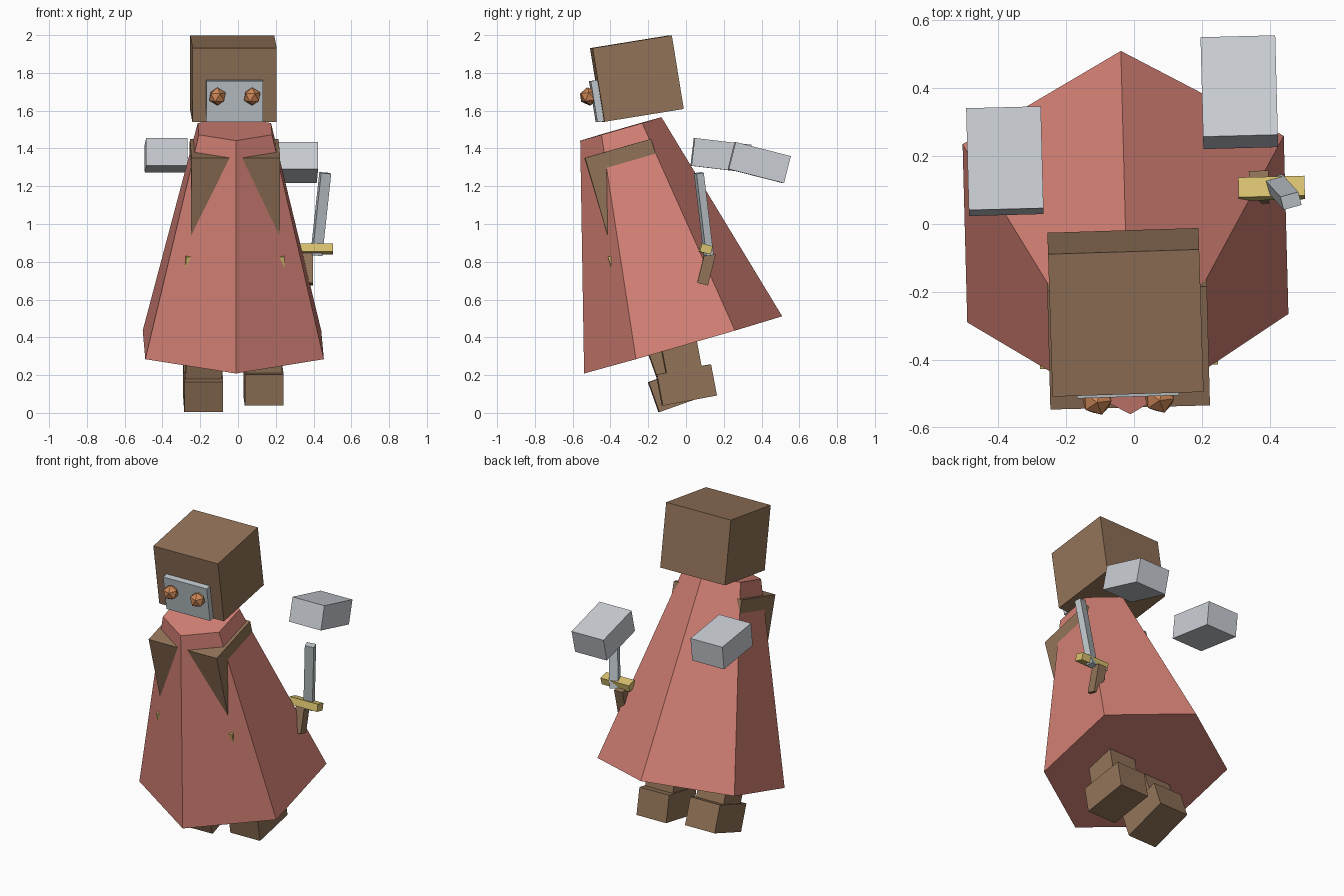
import bpy, bmesh
from math import radians, pi
from mathutils import Matrix, Vector

cube = bpy.data.objects.get("Cube")
if cube:
    bpy.data.objects.remove(cube, do_unlink=True)


def material(name, rgb):
    def linear(v):
        v /= 255
        return v / 12.92 if v <= 0.04045 else ((v + 0.055) / 1.055) ** 2.4
    color = (*[linear(v) for v in rgb], 1)
    mat = bpy.data.materials.new(name)
    mat.use_nodes = True
    mat.diffuse_color = color
    mat.node_tree.nodes["Principled BSDF"].inputs["Base Color"].default_value = color
    return mat


brown = material("brown leather", (146, 115, 88))
red = material("red cloth", (212, 129, 117))
light_metal = material("light metal", (203, 207, 213))
steel = material("steel", (190, 198, 202))
gold = material("gold", (218, 194, 112))
copper = material("copper", (206, 136, 88))


def finish(name, bm, matrix, mat):
    mesh = bpy.data.meshes.new(name)
    bmesh.ops.transform(bm, matrix=matrix, verts=bm.verts)
    bmesh.ops.recalc_face_normals(bm, faces=bm.faces)
    bm.to_mesh(mesh)
    bm.free()
    mesh.materials.append(mat)
    obj = bpy.data.objects.new(name, mesh)
    bpy.context.collection.objects.link(obj)
    return obj


def frame(origin, lean, yaw=1.5, roll=0):
    """Local frame: lean tips the top towards the front."""
    return (Matrix.Translation(origin) @ Matrix.Rotation(radians(yaw), 4, 'Z')
            @ Matrix.Rotation(radians(lean), 4, 'X') @ Matrix.Rotation(radians(roll), 4, 'Y'))


def box(name, base, center, size, mat):
    bm = bmesh.new()
    bmesh.ops.create_cube(bm, size=1)
    return finish(name, bm, base @ Matrix.Translation(center) @ Matrix.Diagonal((*size, 1)), mat)


# Six-sided cloak, leaning forward, with the torso corners showing through it
body = frame((-0.025, -0.015, 0.36), 16.1)
height = 1.19
bm = bmesh.new()
bmesh.ops.create_cone(bm, cap_ends=True, segments=6, radius1=0.546, radius2=0.224, depth=height,
                      matrix=Matrix.Translation((0, 0, height / 2)))
# Turn the hexagon so that one corner points to the front
front = min(bm.verts, key=lambda v: v.co.y).co
on_axis = abs(front.x) < 0.01
finish("cloak", bm, body @ Matrix.Rotation(0 if on_axis else pi / 6, 4, 'Z'), red)
box("torso", body, (0, -0.048, 0.72), (0.47, 0.364, 0.754), brown)
box("belt", body, (0, -0.048, 0.5), (0.524, 0.424, 0.12), gold)

# Head with face plate and faceted eyes
head = frame((-0.025, -0.26, 1.77), 9.2, 1.8)
box("head", head, (0, 0, 0), (0.445, 0.425, 0.395), brown)
box("face_plate", head, (0, -0.23, -0.084), (0.30, 0.036, 0.22), steel)
for side, x in (("right", -0.092), ("left", 0.092)):
    bm = bmesh.new()
    bmesh.ops.create_icosphere(bm, subdivisions=1, radius=0.048)
    finish(side + "_eye", bm, head @ Matrix.Translation((x, -0.267, -0.053)), copper)

# Feet and legs
for side, origin, lean in (("right", (-0.185, -0.034, 0.132), 19.5),
                           ("left", (0.135, 0.0025, 0.1475), 10.7)):
    step = frame(origin, lean)
    box(side + "_foot", step, (0, 0, 0), (0.205, 0.292, 0.168), brown)
    box(side + "_leg", step, (0, 0, 0.22), (0.19, 0.19, 0.28), brown)

# Floating hands
for side, origin, lean in (("right", (-0.38, 0.185, 1.364), -6.8),
                           ("left", (0.31, 0.388, 1.325), -14.3)):
    box(side + "_hand", frame(origin, lean), (0, 0, 0), (0.22, 0.302, 0.148), light_metal)

# Short sword
grip = frame((0.405, 0.105, 0.868), -14)
box("sword_guard", grip, (0, 0, 0), (0.195, 0.06, 0.045), gold)
box("sword_handle", frame((0.368, 0.108, 0.764), -14), (0, 0, 0), (0.058, 0.058, 0.17), brown)
low, high = Vector((0.415, 0.12, 0.835)), Vector((0.462, 0.068, 1.27))
axis = high - low
blade = Matrix.Translation((low + high) / 2) @ Vector((0, 0, 1)).rotation_difference(axis).to_matrix().to_4x4()
box("sword_blade", blade @ Matrix.Rotation(radians(15), 4, 'Z'), (0, 0, 0),
    (0.055, 0.04, axis.length), steel)
